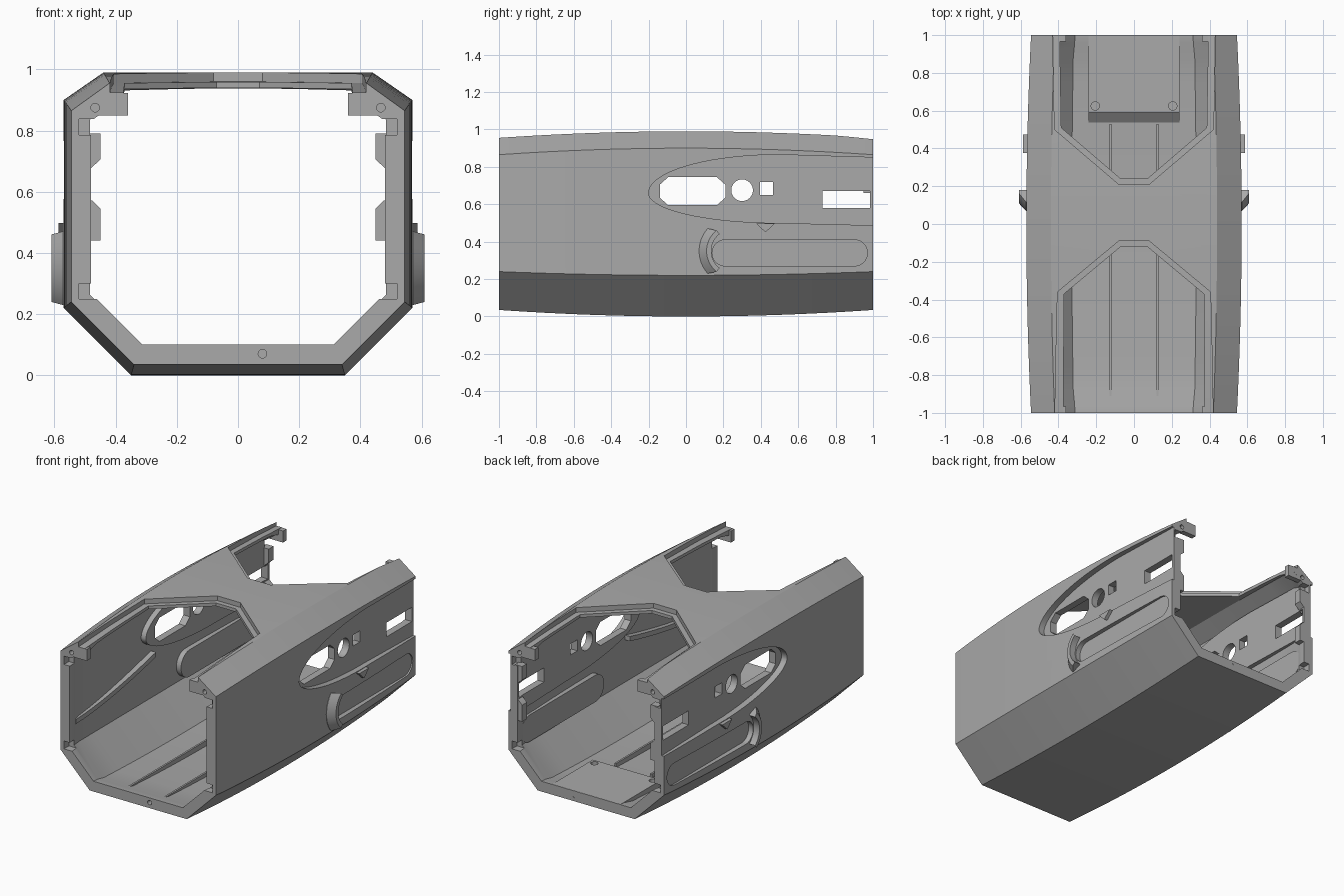
import bpy, bmesh, math
from mathutils import Vector

if "Cube" in bpy.data.objects:
    bpy.data.objects.remove(bpy.data.objects["Cube"])

grey = bpy.data.materials.new("warm_grey")
grey.diffuse_color = (0.40, 0.40, 0.40, 1)
grey.use_nodes = True
grey.node_tree.nodes["Principled BSDF"].inputs["Base Color"].default_value = grey.diffuse_color


def make(name, verts, faces):
    bm = bmesh.new()
    vs = [bm.verts.new(v) for v in verts]
    for f in faces:
        bm.faces.new([vs[i] for i in f])
    bmesh.ops.recalc_face_normals(bm, faces=bm.faces)
    me = bpy.data.meshes.new(name)
    bm.to_mesh(me)
    bm.free()
    me.materials.append(grey)
    ob = bpy.data.objects.new(name, me)
    bpy.context.collection.objects.link(ob)
    return ob


def prism(name, pts, a, b, axis):
    """Extrude a 2D outline from a to b along an axis (0 x, 1 y, 2 z)."""
    def put(p, h):
        c = list(p)
        c.insert(axis, h)
        return c
    n = len(pts)
    verts = [put(p, a) for p in pts] + [put(p, b) for p in pts]
    faces = [list(range(n)), list(range(n, 2 * n))]
    faces += [(i, (i + 1) % n, n + (i + 1) % n, n + i) for i in range(n)]
    return make(name, verts, faces)


def box(u0, u1, v0, v1):
    return [(u0, v0), (u1, v0), (u1, v1), (u0, v1)]


def arc(cu, cv, r, a0, a1, n, rv=None):
    rv = rv or r
    return [(cu + r * math.cos(math.radians(a0 + (a1 - a0) * i / n)),
             cv + rv * math.sin(math.radians(a0 + (a1 - a0) * i / n))) for i in range(n + 1)]


def circle(cu, cv, r):
    return arc(cu, cv, r, 0, 345, 23)


def boolean(target, tool, op="DIFFERENCE", keep=False):
    m = target.modifiers.new("bool", "BOOLEAN")
    m.operation, m.solver, m.object = op, "EXACT", tool
    with bpy.context.temp_override(object=target, active_object=target):
        bpy.ops.object.modifier_apply(modifier=m.name)
    if not keep:
        bpy.data.objects.remove(tool)


# Hull: barrelled eight-sided tube with thicker end lips
def section(y):
    k = y * y
    half = [(.35 - .01 * k, .035 * k), (.57 - .025 * k, .22 + .02 * k),
            (.57 - .025 * k, .90 - .035 * k), (.44 - .02 * k, .99 - .035 * k)]
    return [Vector(p) for p in half] + [Vector((-x, z)) for x, z in reversed(half)]


def inset(poly, t):
    out = []
    for i, p in enumerate(poly):
        d0 = (p - poly[i - 1]).normalized()
        d1 = (poly[(i + 1) % len(poly)] - p).normalized()
        n0, n1 = Vector((-d0.y, d0.x)), Vector((-d1.y, d1.x))
        out.append(p + (n0 + n1) * t / (1 + n0.dot(n1)))
    return out


def roof(y):
    return .99 - .035 * y * y


ys = [-1, -.96, -.88] + [i / 8 for i in range(-6, 7)] + [.88, .96, 1]
rings = [(y, section(y)) for y in ys]
rings += [(y, inset(section(y), .065 if abs(y) > .95 else .05)) for y in reversed(ys)]
verts = [(p.x, y, p.y) for y, ring in rings for p in ring]
R = len(rings)
hull = make("hull", verts, [(r * 8 + i, r * 8 + (i + 1) % 8, (r + 1) % R * 8 + (i + 1) % 8,
                             (r + 1) % R * 8 + i) for r in range(R) for i in range(8)])


# Roof openings: wide shallow rebate, then narrower through cut
def opening(rows, depth):
    verts = [(s * w, y, z) for y, w in rows
             for s, z in ((-1, roof(y) - depth), (1, roof(y) - depth), (1, 1.2), (-1, 1.2))]
    n = len(rows)
    faces = [(0, 1, 2, 3), tuple(range(4 * n - 4, 4 * n))]
    faces += [(r * 4 + i, r * 4 + (i + 1) % 4, r * 4 + 4 + (i + 1) % 4, r * 4 + 4 + i)
              for r in range(n - 1) for i in range(4)]
    return make("cutter", verts, faces)


for rows, depth in (([(-1.1, .42), (-.7, .413), (-.36, .405), (-.09, .08)], .03),
                    ([(-1.1, .375), (-.37, .37), (-.12, .07)], .14),
                    ([(1.1, .432), (.8, .427), (.5, .42), (.21, .08)], .03),
                    ([(1.1, .395), (.51, .385), (.24, .07)], .14)):
    boolean(hull, opening(rows, depth))

# Outlines on the side walls, in y and z
oval = arc(.5, .66, .7, 90, 180, 20, .205) + arc(.5, .66, .7, 180, 270, 20, .16)[1:]
pocket = oval + [(1.1, .485), (1.1, .847)]
pad = [(y - .03 if y < .45 else y, z) for y, z in oval] + [(.96, .487), (.96, .85)]
slot = arc(.21, .34, .07, 90, 270, 14) + arc(.9, .34, .07, -90, 90, 14)
slot_pad = arc(.21, .34, .085, 90, 270, 14) + arc(.87, .34, .085, -90, 90, 14)
window = [(-.14, .635), (-.095, .595), (.165, .595), (.21, .635),
          (.21, .705), (.165, .745), (-.095, .745), (-.14, .705)]
holes = [window, circle(.30, .675, .058), box(.395, .465, .65, .72), box(.73, .985, .58, .67)]

pads = []
for s, side in ((1, "right"), (-1, "left")):
    boolean(hull, prism("cutter", pocket, s * .53, s * .8, 0))
    boolean(hull, prism("cutter", slot, s * .538, s * .8, 0))
    pads.append(prism(side + "_window_pad", pad, s * .485, s * .527, 0))
    pads.append(prism(side + "_slot_pad", slot_pad, s * .487, s * .53, 0))

    # Curved rib on the inner wall
    low = [(-.93 + .8 * t, .39 + .12 * t ** 1.6) for t in [i / 10 for i in range(11)]]
    prism(side + "_inner_rib", low + [(y, z + .03) for y, z in reversed(low)],
          s * .485, s * .53, 0)

    # Crescent guard around the slot end, chamfered on its outer edge
    loop = []
    for r, x in ((.18, .55), (.18, .572), (.14, .61), (.115, .61), (.115, .55)):
        loop.append([(s * x, y, z) for y, z in arc(.25, .35, r, 128 if r < .15 else 138,
                                                    232 if r < .15 else 222, 16)])
    faces = [[i * 17 for i in range(5)], [i * 17 + 16 for i in range(5)]]
    faces += [(i * 17 + j, i * 17 + j + 1, (i + 1) % 5 * 17 + j + 1, (i + 1) % 5 * 17 + j)
              for i in range(5) for j in range(16)]
    make(side + "_crescent_guard", [v for row in loop for v in row], faces)

    # Triangular pointer
    prism(side + "_pointer", [(.375, .497), (.475, .497), (.425, .45)], s * .55, s * .587, 0)

    # Latch tabs at the back end
    tabs = ([(.45, .705), (.50, .66), (.50, .79), (.45, .79)],
            [(.45, .44), (.50, .44), (.50, .58), (.475, .57), (.45, .545)])
    for t in tabs:
        prism(side + "_latch_tab", [(s * x, z) for x, z in t], .95, .998, 1)

    # Corner bosses and lip notches at both ends
    for e in (-1, 1):
        boss = [(.36, .85), (.52, .85), (.52, .865), (.42, .923), (.36, .923)]
        boolean(hull, prism("boss", [(s * x, z) for x, z in boss], e * .965, e * .9995, 1), "UNION")
        boolean(hull, prism("cutter", circle(s * .467, .875, .014), e * .97, e * 1.1, 1))
        for z0, z1 in ((.25, .30), (.785, .838)):
            boolean(hull, prism("cutter", box(s * .44, s * .52, z0, z1), e * .95, e * 1.1, 1))

# Window holes through both walls
for h in holes:
    cutter = prism("cutter", h, -.9, .9, 0)
    for ob in [hull] + [p for p in pads if "window" in p.name]:
        boolean(ob, cutter, keep=True)
    bpy.data.objects.remove(cutter)

# Pin holes in the lower lips
for e in (-1, 1):
    boolean(hull, prism("cutter", circle(.08, .07, .014), e * .97, e * 1.1, 1))

# Floor rails and back deck
for s in (-1, 1):
    prism("floor_rail", [(-.92, .05), (.53, .03), (.53, .085), (-.92, .085)],
          s * .119, s * .131, 0)
deck = prism("back_deck", [(.51, .04), (.59, .10), (.998, .1005), (.998, .045)], -.24, .24, 0)
for s in (-1, 1):
    boolean(deck, prism("cutter", circle(s * .205, .625, .022), .08, .2, 2))

# Smooth the curved surfaces, keep edges sharp
bpy.ops.object.select_all(action="DESELECT")
for ob in bpy.context.scene.objects:
    ob.select_set(True)
    bpy.context.view_layer.objects.active = ob
bpy.ops.object.shade_smooth_by_angle(angle=math.radians(25))
